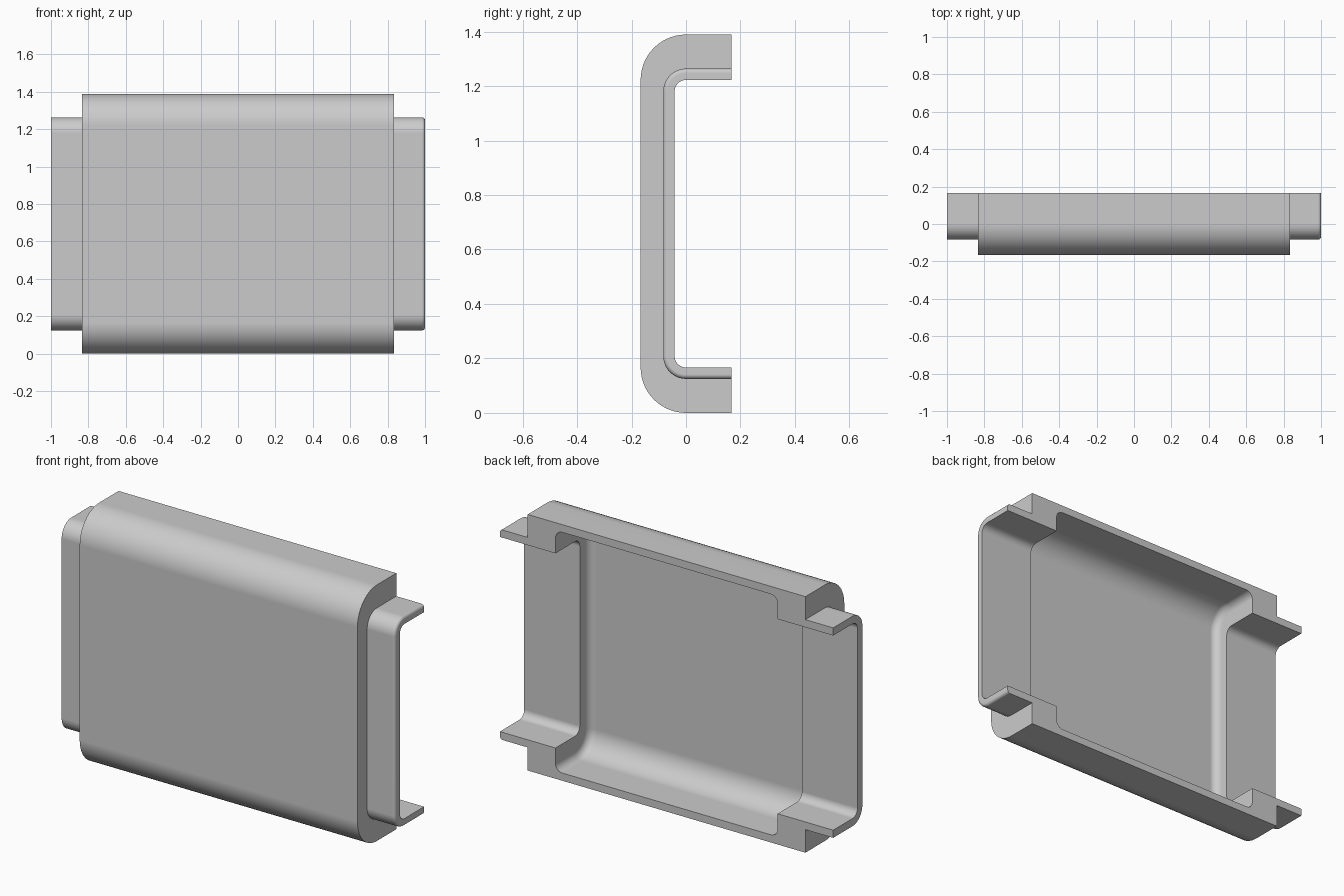
import bpy, bmesh
from math import sin, cos, pi, radians

if "Cube" in bpy.data.objects:
    bpy.data.objects.remove(bpy.data.objects["Cube"], do_unlink=True)

U = 1 / 24            # wall thickness, the base unit of the design
HEIGHT = 1.389
BACK = 4 * U          # y of the open back plane
ARC = 14              # segments per corner


def u_section(x, radius, z_low):
    """U-shaped cross-section, open to the back, rounded at the two front corners."""
    half = [(BACK, z_low)]
    for i in range(ARC + 1):
        a = pi / 2 * i / ARC
        half.append((-radius * sin(a), z_low + radius * (1 - cos(a))))
    upper = [(y, HEIGHT - z) for y, z in reversed(half)]
    return [(x, y, z) for y, z in half + upper]


body = (4 * U, 0)
neck_out = (2 * U, 3 * U)
neck_in = (U, 4 * U)
pocket = (3 * U, U)
body_x, pocket_x = 20 * U, 16 * U
lip, fillet = 0.016, U

# Outside stations from the plain neck to the rounded neck
stations = [(-1, *neck_out), (-body_x, *neck_out), (-body_x, *body),
            (body_x, *body), (body_x, *neck_out)]
for i in range(6):
    a = pi / 2 * i / 5
    d = lip * (1 - cos(a))
    stations.append((1 - lip + lip * sin(a), neck_out[0] - d, neck_out[1] + d))

# Inside stations back again, with the filleted pocket between the necks
pocket_end = []
for i in range(7):
    a = pi / 2 * i / 6
    d = fillet * (1 - sin(a))
    pocket_end.append((pocket_x - fillet * (1 - cos(a)), pocket[0] - d, pocket[1] + d))
stations += [(1, *neck_in), (pocket_x, *neck_in)] + pocket_end
stations += [(-x, r, z) for x, r, z in reversed(pocket_end)]
stations += [(-pocket_x, *neck_in), (-1, *neck_in)]

# Skin the stations into a closed shell
bm = bmesh.new()
rings = [[bm.verts.new(p) for p in u_section(*s)] for s in stations]
for a, b in zip(rings, rings[1:] + rings[:1]):
    for i in range(len(a) - 1):
        bm.faces.new((a[i], a[i + 1], b[i + 1], b[i]))

# Flat rims on the back plane
for end in (0, -1):
    bm.faces.new([r[end] for r in rings])
bmesh.ops.recalc_face_normals(bm, faces=bm.faces)

mesh = bpy.data.meshes.new("half_casing")
bm.to_mesh(mesh)
bm.free()
casing = bpy.data.objects.new("half_casing", mesh)
bpy.context.collection.objects.link(casing)

# Plain grey material
grey = bpy.data.materials.new("light_grey")
grey.use_nodes = True
colour = (0.6, 0.6, 0.6, 1)
grey.diffuse_color = colour
grey.node_tree.nodes["Principled BSDF"].inputs["Base Color"].default_value = colour
mesh.materials.append(grey)

# Smooth rounded parts, crisp edges elsewhere
bpy.ops.object.select_all(action="DESELECT")
casing.select_set(True)
bpy.context.view_layer.objects.active = casing
bpy.ops.object.shade_smooth_by_angle(angle=radians(30))
normals = casing.modifiers.new("flat_face_normals", "WEIGHTED_NORMAL")
normals.keep_sharp = True
